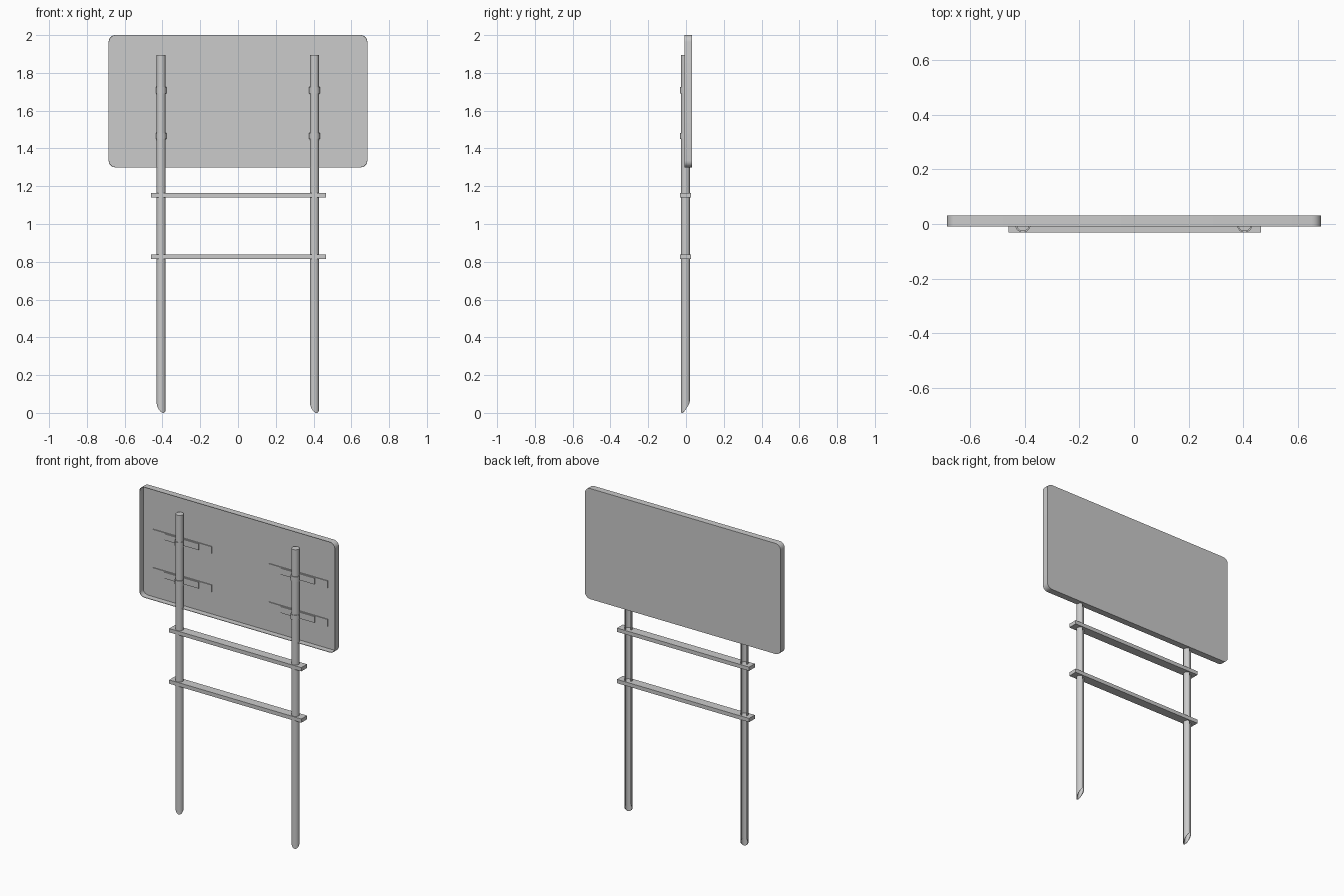
import bpy, bmesh
from math import sin, cos, pi, radians

cube = bpy.data.objects.get("Cube")
if cube:
    bpy.data.objects.remove(cube, do_unlink=True)

grey = bpy.data.materials.new("plain grey")
grey.use_nodes = True
tone = (0.6, 0.6, 0.6, 1)
grey.diffuse_color = tone
grey.node_tree.nodes["Principled BSDF"].inputs["Base Color"].default_value = tone


def finish(name, bm, smooth=False):
    bmesh.ops.recalc_face_normals(bm, faces=bm.faces)
    mesh = bpy.data.meshes.new(name)
    bm.to_mesh(mesh)
    bm.free()
    mesh.materials.append(grey)
    ob = bpy.data.objects.new(name, mesh)
    bpy.context.collection.objects.link(ob)
    if smooth:
        bpy.ops.object.select_all(action="DESELECT")
        ob.select_set(True)
        bpy.context.view_layer.objects.active = ob
        bpy.ops.object.shade_smooth_by_angle(angle=radians(35))
    return ob


def box(name, x0, x1, y0, y1, z0, z1):
    bm = bmesh.new()
    bmesh.ops.create_cube(bm, size=1)
    for v in bm.verts:
        v.co.x = x0 + (v.co.x + .5) * (x1 - x0)
        v.co.y = y0 + (v.co.y + .5) * (y1 - y0)
        v.co.z = z0 + (v.co.z + .5) * (z1 - z0)
    return finish(name, bm)


def arc_band(name, x, y, r_in, r_out, start, end, steps, bottom, top):
    """Curved wall of a given thickness; bottom is a height for each angle."""
    bm = bmesh.new()
    rows = []
    for i in range(steps + 1):
        a = start + (end - start) * i / steps
        rows.append([bm.verts.new((x + r * cos(a), y + r * sin(a), z))
                     for r, z in ((r_in, bottom(a)), (r_out, bottom(a)),
                                  (r_out, top), (r_in, top))])
    for p, q in zip(rows, rows[1:]):
        for k in range(4):
            n = (k + 1) % 4
            bm.faces.new((p[k], p[n], q[n], q[k]))
    bm.faces.new(rows[0])
    bm.faces.new(rows[-1])
    return finish(name, bm, True)


# Sign panel: rounded shallow tray, open to the front
def rounded_loop(bm, inset, y, radius=0.035, steps=5):
    w, h = 0.685 - radius, 0.35 - radius
    loop = []
    for q, (sx, sz) in enumerate(((1, 1), (-1, 1), (-1, -1), (1, -1))):
        for i in range(steps + 1):
            a = pi / 2 * (q + i / steps)
            r = radius - inset
            loop.append(bm.verts.new((sx * w + r * cos(a), y,
                                      1.65 + sz * h + r * sin(a))))
    return loop


bm = bmesh.new()
loops = [rounded_loop(bm, 0, 0.032), rounded_loop(bm, 0, -0.009),
         rounded_loop(bm, 0.003, -0.009), rounded_loop(bm, 0.003, 0.027)]
for p, q in zip(loops, loops[1:]):
    for i in range(len(p)):
        n = (i + 1) % len(p)
        bm.faces.new((p[i], p[n], q[n], q[i]))
bm.faces.new(loops[0])
bm.faces.new(loops[-1])
finish("sign_panel", bm, True)

# Posts: slotted tubes with a slanted driving point
POST_Y, POST_R = -0.003, 0.0235
tip = radians(-60)
for side, x in (("right", -0.407), ("left", 0.405)):
    arc_band(side + "_post", x, POST_Y, POST_R - 0.004, POST_R,
             tip - radians(140), tip + radians(140), 20,
             lambda a: 0.034 * (1 - cos(a - tip)), 1.89)
    bm = bmesh.new()
    bmesh.ops.create_cone(bm, cap_ends=True, segments=24, radius1=POST_R,
                          radius2=POST_R, depth=0.004)
    bmesh.ops.translate(bm, vec=(x, POST_Y, 1.892), verts=bm.verts)
    finish(side + "_post_cap", bm, True)

    # Clamps: backing strip, raised inner strip and a band round the post
    for level, z in (("upper", 1.708), ("lower", 1.465)):
        label = f"{side}_{level}_clamp"
        box(label + "_strip", x - 0.205, x + 0.205, 0.022, 0.028,
            z - 0.023, z + 0.023)
        box(label + "_plate", x - 0.118, x + 0.118, 0.016, 0.022,
            z - 0.02, z + 0.02)
        arc_band(label + "_band", x, POST_Y, POST_R, 0.028, pi, 2 * pi, 12,
                 lambda a, z=z: z - 0.016, z + 0.016)

# Cross rails
for level, z in (("upper", 1.152), ("lower", 0.827)):
    box(level + "_rail", -0.46, 0.465, -0.031, 0.026, z - 0.012, z + 0.012)
